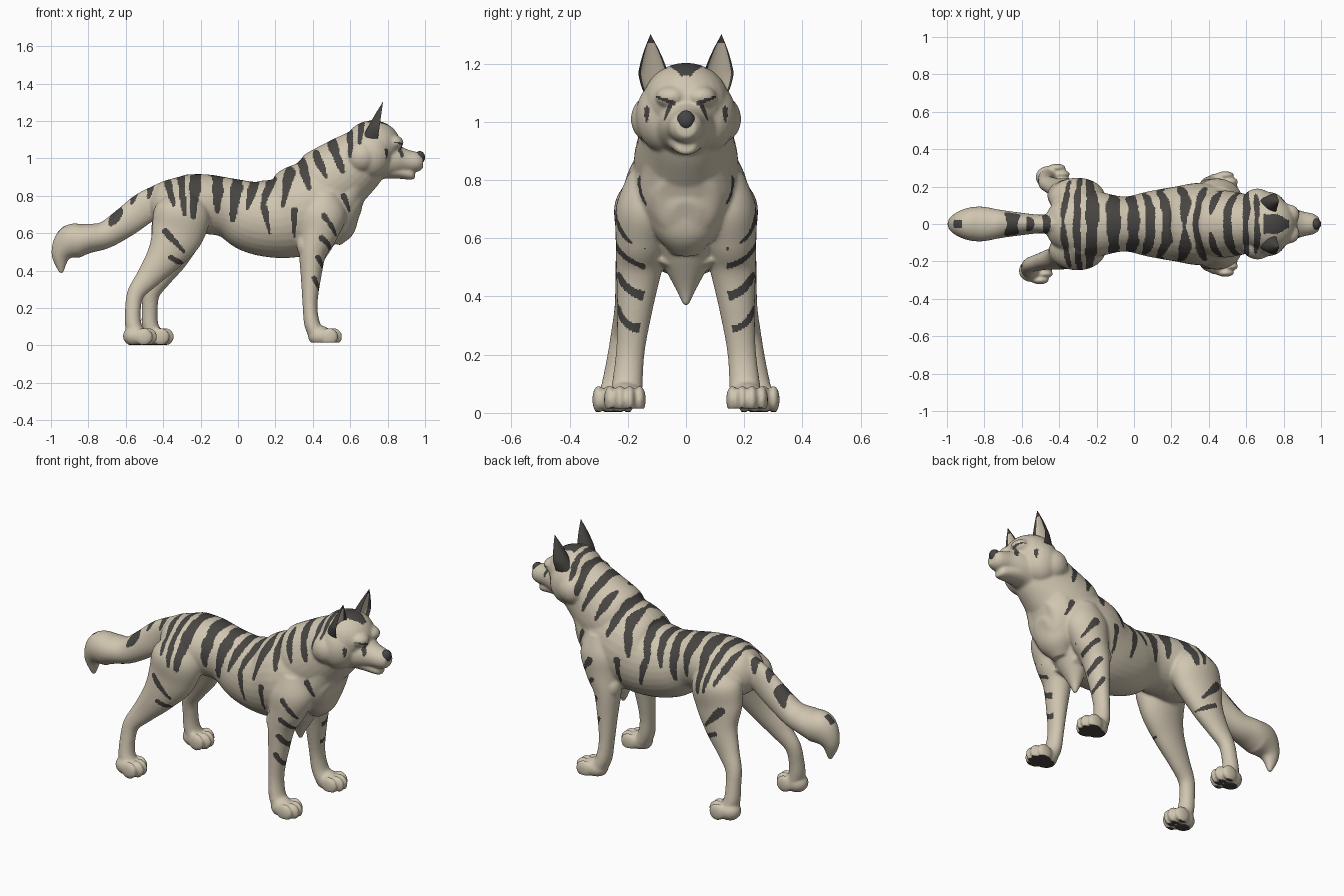
import bpy, bmesh, math
from mathutils import Vector, Matrix, noise

cube = bpy.data.objects.get("Cube")
if cube:
    bpy.data.objects.remove(cube, do_unlink=True)


def material(name, rgb):
    mat = bpy.data.materials.new(name)
    mat.use_nodes = True
    mat.diffuse_color = (*rgb, 1)
    mat.node_tree.nodes["Principled BSDF"].inputs["Base Color"].default_value = (*rgb, 1)
    return mat


fur = material("pale fur", (.63, .56, .435))
dark = material("charcoal stripe", (.065, .06, .055))


def make_object(name, bm, materials):
    bmesh.ops.recalc_face_normals(bm, faces=bm.faces)
    mesh = bpy.data.meshes.new(name)
    bm.to_mesh(mesh)
    bm.free()
    obj = bpy.data.objects.new(name, mesh)
    bpy.context.collection.objects.link(obj)
    for mat in materials:
        mesh.materials.append(mat)
    mesh.polygons.foreach_set("use_smooth", [True] * len(mesh.polygons))
    return obj


def spline(points, steps=8):
    """Catmull-Rom through stations of any size."""
    pts = [Vector(p) for p in points]
    pts = [2 * pts[0] - pts[1]] + pts + [2 * pts[-1] - pts[-2]]
    out = []
    for a, b, c, d in zip(pts, pts[1:], pts[2:], pts[3:]):
        for i in range(steps):
            t = i / steps
            out.append(.5 * (2 * b + (c - a) * t + (2 * a - 5 * b + 4 * c - d) * t * t
                             + (3 * b - a - 3 * c + d) * t ** 3))
    return out + [pts[-2]]


def skin(bm, rings):
    rings = [[bm.verts.new(p) for p in ring] for ring in rings]
    faces = []
    for r, s in zip(rings, rings[1:]):
        n = len(r)
        faces += [bm.faces.new((r[i], r[(i + 1) % n], s[(i + 1) % n], s[i])) for i in range(n)]
    bm.faces.new(rings[0])
    bm.faces.new(rings[-1])
    return faces


def tube(bm, stations, sides=32):
    """Stations are x, y, z, radius in the side plane, radius across."""
    path = spline(stations)
    rings = []
    for i, p in enumerate(path):
        d = path[min(i + 1, len(path) - 1)] - path[max(i - 1, 0)]
        up = Vector((-d[2], 0, d[0])).normalized()
        ring = []
        for k in range(sides):
            a = math.tau * k / sides
            ring.append(Vector(p[:3]) + up * max(p[3], .004) * math.cos(a)
                        + Vector((0, max(p[4], .004) * math.sin(a), 0)))
        rings.append(ring)
    skin(bm, rings)


def mid_tube(bm, stations):
    tube(bm, [(x, 0, z, a, b) for x, z, a, b in stations])


def blob(bm, centre, radii):
    matrix = Matrix.Translation(centre) @ Matrix.Diagonal((*radii, 1))
    bmesh.ops.create_uvsphere(bm, u_segments=24, v_segments=16, radius=1, matrix=matrix)


def paw(bm, x, y):
    blob(bm, (x - .025, y, .05), (.066, .06, .055))
    for k, forward in ((-1.5, .022), (-.5, .045), (.5, .045), (1.5, .022)):
        blob(bm, (x + forward, y + k * .034, .046), (.048, .021, .048))


bm = bmesh.new()

# Torso, neck, throat, chest tuft
mid_tube(bm, [(-.47, .78, .05, .05), (-.42, .77, .11, .12), (-.3, .75, .16, .19),
              (-.18, .755, .16, .172), (-.05, .735, .16, .147), (.08, .69, .195, .175),
              (.22, .68, .215, .2), (.35, .72, .25, .22), (.47, .745, .24, .2),
              (.56, .725, .19, .16), (.62, .69, .13, .11), (.645, .68, .05, .05)])
mid_tube(bm, [(.34, .8, .16, .14), (.46, .85, .2, .18), (.615, .965, .175, .155), (.71, 1.05, .14, .135)])
mid_tube(bm, [(.5, .55, .05, .05), (.525, .63, .1, .115), (.55, .74, .105, .16),
              (.59, .85, .11, .15), (.65, .95, .1, .13), (.69, 1, .06, .08)])
mid_tube(bm, [(.44, .6, .1, .12), (.42, .51, .07, .08), (.41, .43, .035, .038), (.41, .37, .01, .01)])

# Tail
mid_tube(bm, [(-.38, .8, .08, .06), (-.5, .735, .085, .05), (-.6, .66, .08, .06), (-.71, .59, .072, .075),
              (-.81, .57, .08, .093), (-.89, .55, .095, .085), (-.945, .485, .055, .05), (-.945, .385, .01, .01)])

# Skull, muzzle, lower jaw
blob(bm, (.72, 0, 1.07), (.15, .148, .133))
mid_tube(bm, [(.74, .99, .11, .12), (.84, .99, .085, .09), (.9, .985, .063, .068),
              (.96, .98, .052, .055), (.99, .98, .032, .035)])
mid_tube(bm, [(.74, .96, .07, .09), (.86, .93, .04, .06), (.93, .912, .027, .04), (.945, .912, .015, .02)])

for side in (-1, 1):
    # Cheeks, ruff and brows
    blob(bm, (.71, side * .075, 1.02), (.11, .098, .125))
    blob(bm, (.66, side * .1, 1.01), (.09, .09, .09))
    blob(bm, (.83, side * .05, 1.085), (.055, .055, .04))

    # Front leg
    tube(bm, [(x, side * y, z, a, b) for x, y, z, a, b in (
        (.46, .1, .82, .09, .1), (.45, .13, .71, .13, .11), (.43, .15, .6, .105, .092),
        (.4, .16, .5, .075, .08), (.39, .175, .36, .054, .062), (.385, .19, .22, .04, .05),
        (.395, .2, .12, .042, .052), (.42, .205, .06, .045, .055))])
    blob(bm, (.36, side * .17, .53), (.045, .05, .06))
    paw(bm, .465, side * .21)

    # Hind leg, the left one set a little further forward
    step = .09 if side > 0 else 0
    tube(bm, [(x + step * min(1, max(0, (.6 - z) / .35)), side * y, z, a, b) for x, y, z, a, b in (
        (-.285, .09, .85, .05, .07), (-.295, .13, .73, .145, .112), (-.325, .15, .6, .142, .09),
        (-.39, .175, .48, .1, .068), (-.475, .195, .37, .067, .05), (-.545, .215, .28, .047, .042),
        (-.562, .23, .19, .042, .042), (-.56, .24, .11, .044, .048), (-.54, .245, .06, .045, .055))])
    paw(bm, -.525 + step, side * .25)

# Blend all the parts into one skin
body = make_object("body", bm, [fur, dark])
bpy.context.view_layer.objects.active = body
body.select_set(True)
remesh = body.modifiers.new("blend", "REMESH")
remesh.mode = "VOXEL"
remesh.voxel_size = .0065
remesh.use_smooth_shade = True
smooth = body.modifiers.new("soften", "SMOOTH")
smooth.factor = .5
smooth.iterations = 12
for modifier in (remesh, smooth):
    bpy.ops.object.modifier_apply(modifier=modifier.name)
mesh = body.data


def floor(x):
    return .015 if x > 0 else .003


for v in mesh.vertices:
    v.co.z = max(v.co.z, floor(v.co.x))

# Coat stripes in the side plane: start x, z, end x, z, half width
stripes = [
    (-.375, .87, -.345, .75, .017), (-.305, .9, -.285, .7, .018), (-.225, .91, -.24, .69, .03),
    (-.11, .9, -.11, .72, .03), (0, .89, -.03, .67, .028), (.09, .88, .05, .73, .022),
    (.18, .89, .13, .74, .024), (.28, .93, .24, .75, .024), (.34, .98, .38, .84, .023),
    (.42, 1.02, .47, .9, .021), (.5, 1.09, .56, .93, .023), (.6, 1.14, .6, 1.01, .019),
    (.66, 1.18, .65, 1.08, .016), (.14, .74, .17, .6, .017), (.3, .72, .3, .58, .015),
    (.46, .69, .52, .61, .017), (.565, .8, .595, .72, .013), (.45, .57, .52, .52, .015),
    (.43, .47, .47, .41, .014), (.41, .355, .44, .3, .012), (-.39, .61, -.29, .5, .019),
    (-.36, .47, -.28, .43, .013), (-.64, .715, -.68, .65, .028), (-.55, .81, -.57, .76, .015),
    (-.46, .87, -.48, .79, .018)]
# Face marks in the front plane: across, z, across, z, half width
marks = [(.04, 1.065, .1, 1.085, .007), (.055, 1.055, .075, 1.005, .006), (.135, 1.045, .135, 1, .008)]


def near(u, v, strokes, wobble):
    for x1, z1, x2, z2, w in strokes:
        dx, dz = x2 - x1, z2 - z1
        t = min(1, max(0, ((u - x1) * dx + (v - z1) * dz) / (dx * dx + dz * dz)))
        reach = w * (1.1 - .65 * t * t) * (1 + wobble)
        if math.hypot(u - x1 - t * dx, v - z1 - t * dz) < reach:
            return True
    return False


def is_dark(c, n):
    x, y, z = c
    across = abs(y)
    outward = n.y if y > 0 else -n.y
    if z < .2:
        return z < floor(x) + .004 and n.z < -.7
    if x > .69 and z > .88:
        crown = z > 1.145 and x < .83 and across < .052 - .55 * max(0, x - .77)
        return crown or (x > .74 and n.x > .1 and near(across, z, marks, 0))
    if x < -.92:
        return z > .6 and across < .022
    if z < .8 and x > -.45 and outward < (-.35 if x > .3 else -.1):
        return False
    # Foreleg stripes fall towards the inside
    if x > .35 and z < .66:
        if across < .14:
            return False
        z -= .5 * (across - .23)
    return near(x, z, stripes, .4 * noise.noise(c * 14))


for f in mesh.polygons:
    f.material_index = int(is_dark(f.center, f.normal))
    f.use_smooth = True

# Nose
bm = bmesh.new()
blob(bm, (.972, 0, 1.005), (.028, .031, .034))
make_object("nose", bm, [dark])

# Ears: crescent sections, dark with a pale hollow
for side, name in ((1, "left_ear"), (-1, "right_ear")):
    bm = bmesh.new()
    rings, sides, rows = [], 32, 20
    for i in range(rows + 1):
        t = i / rows
        width = .06 * min(1, .65 + 1.1 * t) * max(.02, 1 - t ** 1.7)
        depth = .088 * max(.02, 1 - t) ** .9
        centre = Vector((.748 + .027 * t, side * (.108 + .014 * t), 1.105 + .195 * t))
        ring = []
        for k in range(sides):
            a = math.tau * k / sides
            bend = math.cos(a) * (1 if math.cos(a) < 0 else -.5)
            ring.append(centre + Vector((depth * bend, width * math.sin(a), 0)))
        rings.append(ring)
    for j, face in enumerate(skin(bm, rings)):
        angle = math.tau * (j % sides + .5) / sides
        hollow = math.cos(angle) > .57 and j // sides < rows - 3
        face.material_index = 0 if hollow else 1
    ear = make_object(name, bm, [fur, dark])
    bpy.ops.object.select_all(action="DESELECT")
    bpy.context.view_layer.objects.active = ear
    ear.select_set(True)
    bpy.ops.object.shade_smooth_by_angle(angle=math.radians(50))
